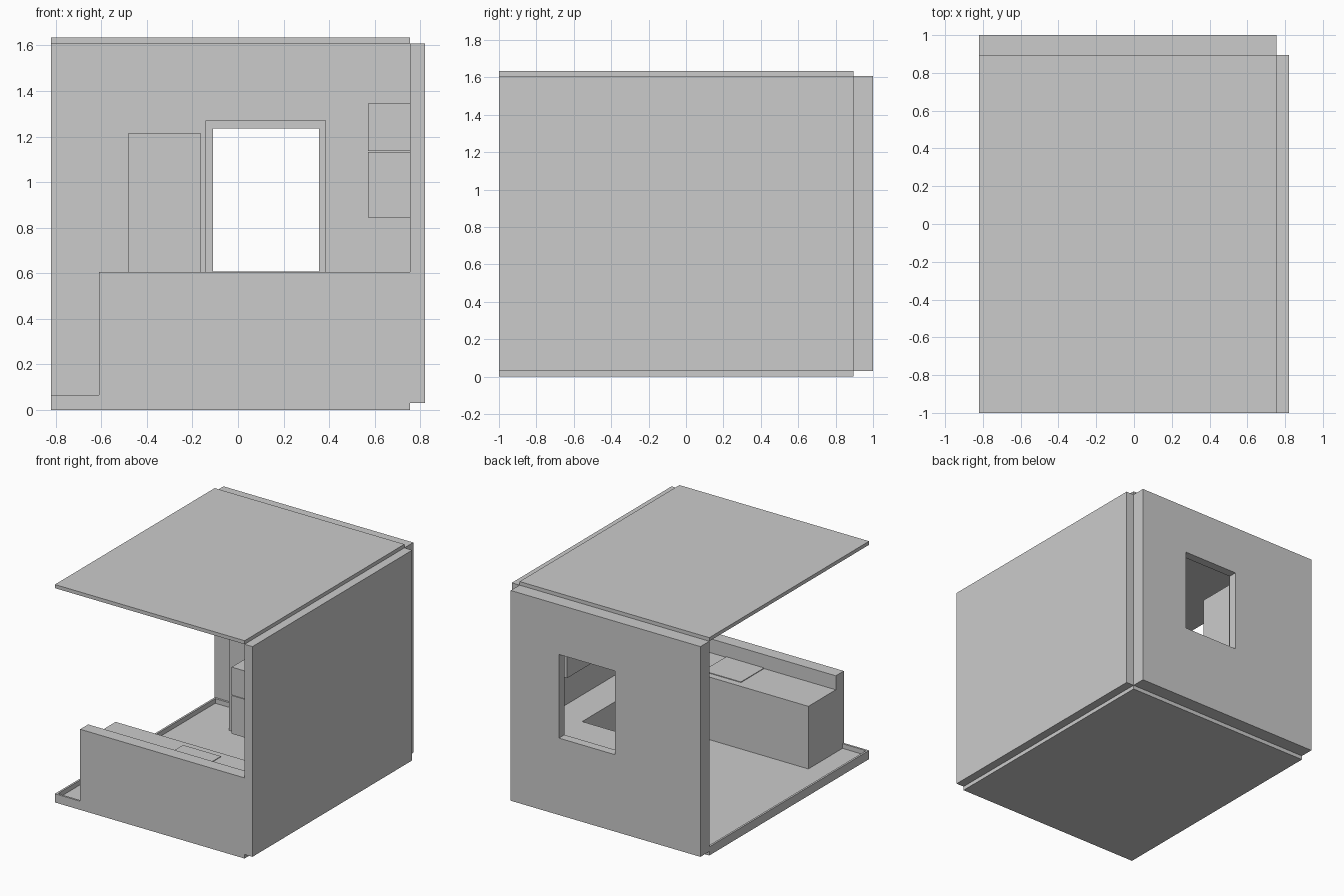
import bpy

if "Cube" in bpy.data.objects:
    bpy.data.objects.remove(bpy.data.objects["Cube"])


def box(name, x, y, z):
    """Axis-aligned box given (min, max) on each axis."""
    bpy.ops.mesh.primitive_cube_add(
        size=1, location=[(a + b) / 2 for a, b in (x, y, z)])
    ob = bpy.context.object
    ob.name = name
    ob.scale = [b - a for a, b in (x, y, z)]
    bpy.ops.object.transform_apply(location=False, rotation=False, scale=True)
    return ob


def extrude(name, pts, axis, lo, hi):
    """Closed outline extruded along 'x' or 'z'."""
    place = (lambda p, t: (t, p[0], p[1])) if axis == 'x' else (lambda p, t: (p[0], p[1], t))
    n = len(pts)
    verts = [place(p, lo) for p in pts] + [place(p, hi) for p in pts]
    faces = [list(range(n))[::-1], list(range(n, 2 * n))]
    faces += [[i, (i + 1) % n, n + (i + 1) % n, n + i] for i in range(n)]
    me = bpy.data.meshes.new(name)
    me.from_pydata(verts, [], faces)
    ob = bpy.data.objects.new(name, me)
    bpy.context.collection.objects.link(ob)
    return ob


def cut(target, name, *ranges):
    """Boolean away a box."""
    cutter = box(name, *ranges)
    cutter.hide_render = True
    cutter.hide_viewport = True
    cutter.display_type = 'WIRE'
    mod = target.modifiers.new(name, 'BOOLEAN')
    mod.operation = 'DIFFERENCE'
    mod.solver = 'EXACT'
    mod.object = cutter


X0, X1 = -0.82, 0.755      # room interior width
Y0, Y1 = -1.0, 0.895       # room interior depth

# Floor tray with a low rim, and flat roof
floor = box("floor_tray", (X0, X1), (Y0, Y1), (0, 0.065))
cut(floor, "floor_recess_cutter", (X0 + 0.015, X1 - 0.015), (Y0 + 0.015, Y1 - 0.015), (0.03, 0.2))
box("roof", (X0, X1), (Y0, Y1), (1.608, 1.635))

# Right wall and back wall, leaving the outer corner open
box("right_wall", (X1, 0.82), (Y0, Y1), (0.03, 1.608))
back = box("back_wall", (X0, X1), (Y1, 1.0), (0.03, 1.608))

# Window: through hole plus a wider rebate on the room side
cut(back, "window_cutter", (-0.11, 0.355), (0.8, 1.1), (0.607, 1.235))
cut(back, "window_rebate_cutter", (-0.14, 0.385), (0.8, 0.935), (0.575, 1.27))

# Front bar counter with raised lip
extrude("front_counter",
        [(-1, 0.03), (-0.58, 0.03), (-0.58, 0.5), (-0.905, 0.5), (-0.905, 0.605), (-1, 0.605)],
        'x', -0.61, X1)
box("counter_plate", (-0.015, 0.3), (-0.905, -0.63), (0.5, 0.505))

# L-shaped counter along the right and back walls
extrude("side_counter",
        [(0.51, -0.58), (X1, -0.58), (X1, Y1), (-0.165, Y1), (-0.165, 0.503), (0.51, 0.503)],
        'z', 0.03, 0.5)

# Tall cupboard against the back wall
box("tall_cupboard", (-0.48, -0.165), (0.576, Y1), (0.03, 1.215))

# Two rows of wall cabinets on the right wall
for name, z in (("lower_wall_cabinet", (0.845, 1.132)), ("upper_wall_cabinet", (1.136, 1.345))):
    box(name, (0.57, X1), (-0.889, 0.595), z)
